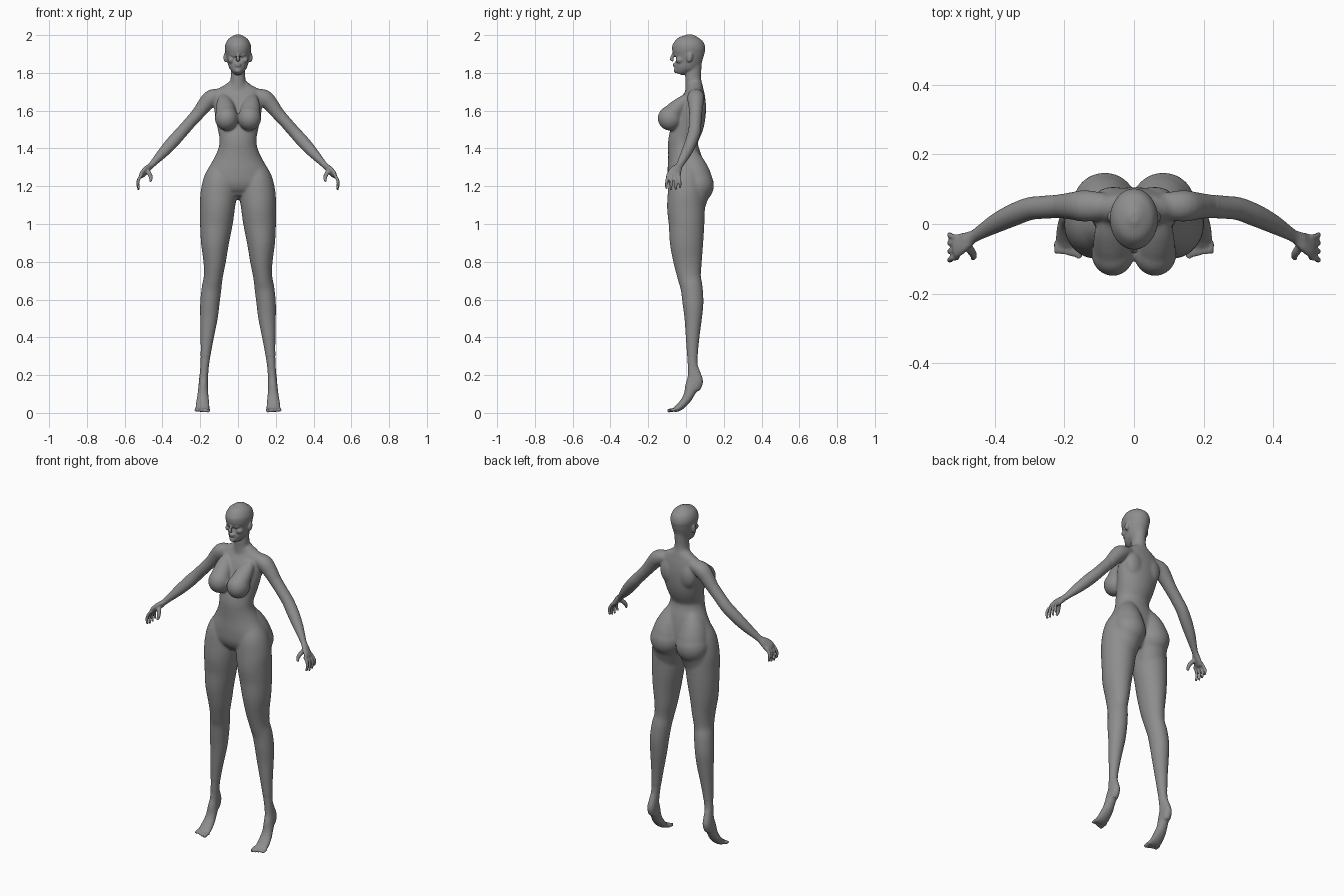
import bpy, bmesh, math
from mathutils import Vector, Matrix

bm = bmesh.new()
BOTH, MID = (1, -1), (1,)


def spline(pts, steps):
    """Catmull-Rom interpolation of equal-length tuples."""
    p = [Vector(q) for q in pts]
    p = [p[0] * 2 - p[1]] + p + [p[-1] * 2 - p[-2]]
    out = []
    for i in range(1, len(p) - 2):
        a, b, c, d = p[i - 1:i + 3]
        for k in range(steps):
            t = k / steps
            out.append(0.5 * (2 * b + (c - a) * t + (2 * a - 5 * b + 4 * c - d) * t * t
                              + (3 * b - a - 3 * c + d) * t ** 3))
    return out + [p[-2]]


def loft(pts, sides=BOTH, n=32, steps=4):
    """Oval tube through points (x, y, z, half width, half depth)."""
    rows = spline(pts, steps)
    cen = [Vector(r[:3]) for r in rows]
    for s in sides:
        rings = []
        for i, r in enumerate(rows):
            t = (cen[min(i + 1, len(cen) - 1)] - cen[max(i - 1, 0)]).normalized()
            u = Vector((1, 0, 0))
            u = (u - t * u.dot(t)).normalized()
            v = t.cross(u)
            ring = []
            for k in range(n):
                a = 2 * math.pi * k / n
                q = cen[i] + u * (r[3] * math.cos(a)) + v * (r[4] * math.sin(a))
                ring.append(bm.verts.new((q.x * s, q.y, q.z)))
            rings.append(ring)
        for a, b in zip(rings, rings[1:]):
            for k in range(n):
                m = (k + 1) % n
                bm.faces.new((a[k], a[m], b[m], b[k]))
        bm.faces.new(rings[0])
        bm.faces.new(rings[-1])


def blob(c, r, sides=BOTH, tilt=0):
    """Ellipsoid, tilted about x."""
    for s in sides:
        m = (Matrix.Translation((c[0] * s, c[1], c[2])) @ Matrix.Rotation(tilt, 4, 'X')
             @ Matrix.Diagonal((r[0], r[1], r[2], 1)))
        bmesh.ops.create_uvsphere(bm, u_segments=32, v_segments=20, radius=1, matrix=m)


# Torso, from crotch to base of neck
loft([(0, 0, 1.14, .05, .06), (0, .005, 1.17, .13, .08), (0, .004, 1.22, .177, .098),
      (0, 0, 1.28, .165, .098), (0, -.005, 1.34, .131, .091), (0, -.014, 1.40, .104, .081),
      (0, -.014, 1.45, .098, .079), (0, .01, 1.52, .111, .083), (0, .025, 1.58, .123, .08),
      (0, .037, 1.64, .128, .07), (0, .045, 1.685, .125, .056), (0, .047, 1.715, .108, .045),
      (0, .045, 1.735, .072, .042), (0, .043, 1.755, .044, .038)], MID, 48)
blob((.06, .071, 1.62), (.055, .036, .075))

# Breasts, with a slope up to the chest
blob((.061, -.084, 1.56), (.062, .066, .066))
loft([(.075, .01, 1.675, .025, .02), (.072, -.02, 1.645, .042, .034),
      (.066, -.055, 1.605, .052, .048), (.062, -.08, 1.57, .056, .058)])

# Buttocks, rising from the small of the back
blob((.084, .058, 1.205), (.092, .090, .095))
loft([(.055, 0, 1.38, .04, .055), (.068, .015, 1.33, .062, .075),
      (.079, .036, 1.27, .080, .088), (.084, .052, 1.21, .088, .090),
      (.092, .035, 1.14, .085, .080), (.104, .01, 1.06, .08, .08)])

# Neck
loft([(0, .045, 1.86, .038, .04), (0, .038, 1.79, .038, .042),
      (0, .04, 1.75, .043, .043), (0, .045, 1.70, .06, .05)], MID)

# Head
loft([(0, -.036, 1.794, .016, .018), (0, -.030, 1.808, .031, .034),
      (0, -.016, 1.83, .045, .050), (0, .005, 1.855, .055, .070),
      (0, .013, 1.89, .063, .080), (0, .014, 1.925, .069, .088),
      (0, .016, 1.95, .067, .084), (0, .017, 1.975, .055, .068),
      (0, .018, 1.992, .034, .042), (0, .018, 2.003, .012, .015)], MID, 40)

# Nose, lips, chin, brows, eyes, cheeks and ears
loft([(0, -.062, 1.912, .007, .007), (0, -.070, 1.892, .007, .008),
      (0, -.077, 1.873, .011, .009), (0, -.066, 1.863, .011, .006)], MID, 16)
blob((0, -.059, 1.846), (.019, .012, .006), MID)
blob((0, -.057, 1.836), (.016, .012, .006), MID)
blob((0, -.050, 1.812), (.018, .015, .014), MID)
loft([(.008, -.064, 1.910, .006, .006), (.026, -.058, 1.916, .006, .006),
      (.046, -.043, 1.911, .006, .006)], n=12)
blob((.027, -.050, 1.896), (.013, .012, .007))
blob((.035, -.033, 1.868), (.02, .022, .018))
blob((.067, .020, 1.882), (.010, .016, .027), tilt=-.2)

# Arms, shoulder to wrist
loft([(.085, .052, 1.688, .030, .038), (.14, .052, 1.668, .044, .046),
      (.178, .052, 1.628, .040, .040), (.215, .051, 1.58, .034, .035),
      (.26, .048, 1.53, .032, .033), (.30, .044, 1.485, .032, .033),
      (.345, .027, 1.435, .033, .032), (.395, .003, 1.38, .028, .028),
      (.435, -.020, 1.337, .020, .022), (.460, -.035, 1.310, .016, .019),
      (.485, -.048, 1.288, .016, .026)])

# Palms
loft([(.465, -.040, 1.303, .014, .020), (.487, -.052, 1.285, .016, .031),
      (.508, -.064, 1.262, .014, .036), (.515, -.067, 1.252, .010, .033)])

# Fingers
for y0, y1, drop in ((-.039, -.031, .012), (-.057, -.054, .002),
                     (-.076, -.079, 0), (-.095, -.104, .006)):
    loft([(.506, y0, 1.264, .009, .009), (.525, (y0 + y1) / 2, 1.238, .0085, .0085),
          (.530, y1, 1.207 + drop, .008, .008), (.525, y1, 1.179 + drop, .0065, .0065)], n=12)

# Thumbs
loft([(.482, -.058, 1.285, .013, .013), (.467, -.080, 1.262, .012, .012),
      (.461, -.092, 1.243, .010, .010), (.464, -.099, 1.224, .007, .007)], n=14)

# Legs, hip to ankle
loft([(.080, 0, 1.34, .040, .05), (.097, 0, 1.25, .080, .086), (.104, 0, 1.16, .095, .097),
      (.109, 0, 1.08, .092, .100), (.115, .003, 1.0, .086, .094),
      (.122, .003, .9, .074, .088), (.124, .009, .8, .059, .075),
      (.131, .017, .72, .050, .062), (.140, .030, .66, .052, .058),
      (.149, .037, .58, .051, .055), (.154, .038, .5, .046, .046),
      (.163, .035, .4, .035, .036), (.172, .034, .3, .026, .028),
      (.179, .037, .22, .023, .028), (.182, .040, .17, .024, .034)], n=40)

# Raised heels and feet
loft([(.179, .040, .25, .018, .022), (.181, .050, .205, .022, .030),
      (.183, .054, .165, .025, .038), (.184, .040, .125, .025, .034)])
loft([(.182, .038, .175, .023, .033), (.184, .030, .14, .026, .036),
      (.186, .015, .095, .030, .028), (.187, -.008, .058, .034, .023),
      (.188, -.037, .029, .037, .019), (.188, -.062, .015, .035, .013)])

# Toes, big toe on the inside
for i in range(5):
    x, tip, r = .158 + .016 * i, -.098 + .005 * i, .0105 - .0006 * i
    loft([(x, -.05, .018, r, r), (x, -.078, .014, r, r), (x, tip, .010, r * .9, r * .9)], n=12)

# Fuse all parts into one skin
mesh = bpy.data.meshes.new("parts")
bm.to_mesh(mesh)
bm.free()
body = bpy.data.objects.new("body", mesh)
bpy.context.collection.objects.link(body)
fuse = body.modifiers.new("fuse", 'REMESH')
fuse.mode = 'VOXEL'
fuse.voxel_size = .0045
fuse.use_smooth_shade = True
skin = body.evaluated_get(bpy.context.evaluated_depsgraph_get())
body.data = bpy.data.meshes.new_from_object(skin)
body.modifiers.clear()
body.data.name = "body"

# Blend the torso, nape and heels strongly, face and hands lightly
soft = body.vertex_groups.new(name="soft")
for v in body.data.vertices:
    x, y, z = v.co
    trunk = 1.03 < z < 1.74 and abs(x) < .24
    nape = 1.74 <= z < 1.88 and y > .035 and abs(x) < .055
    heel = .07 < z < .3
    if trunk or nape or heel:
        soft.add([v.index], 1, 'REPLACE')
for group, count in (("", 5), ("soft", 32)):
    m = body.modifiers.new("soften", 'SMOOTH')
    m.factor, m.iterations, m.vertex_group = .5, count, group

# Dark grey skin
grey = bpy.data.materials.new("dark_grey")
grey.diffuse_color = (.27, .27, .27, 1)
body.data.materials.clear()
body.data.materials.append(grey)
